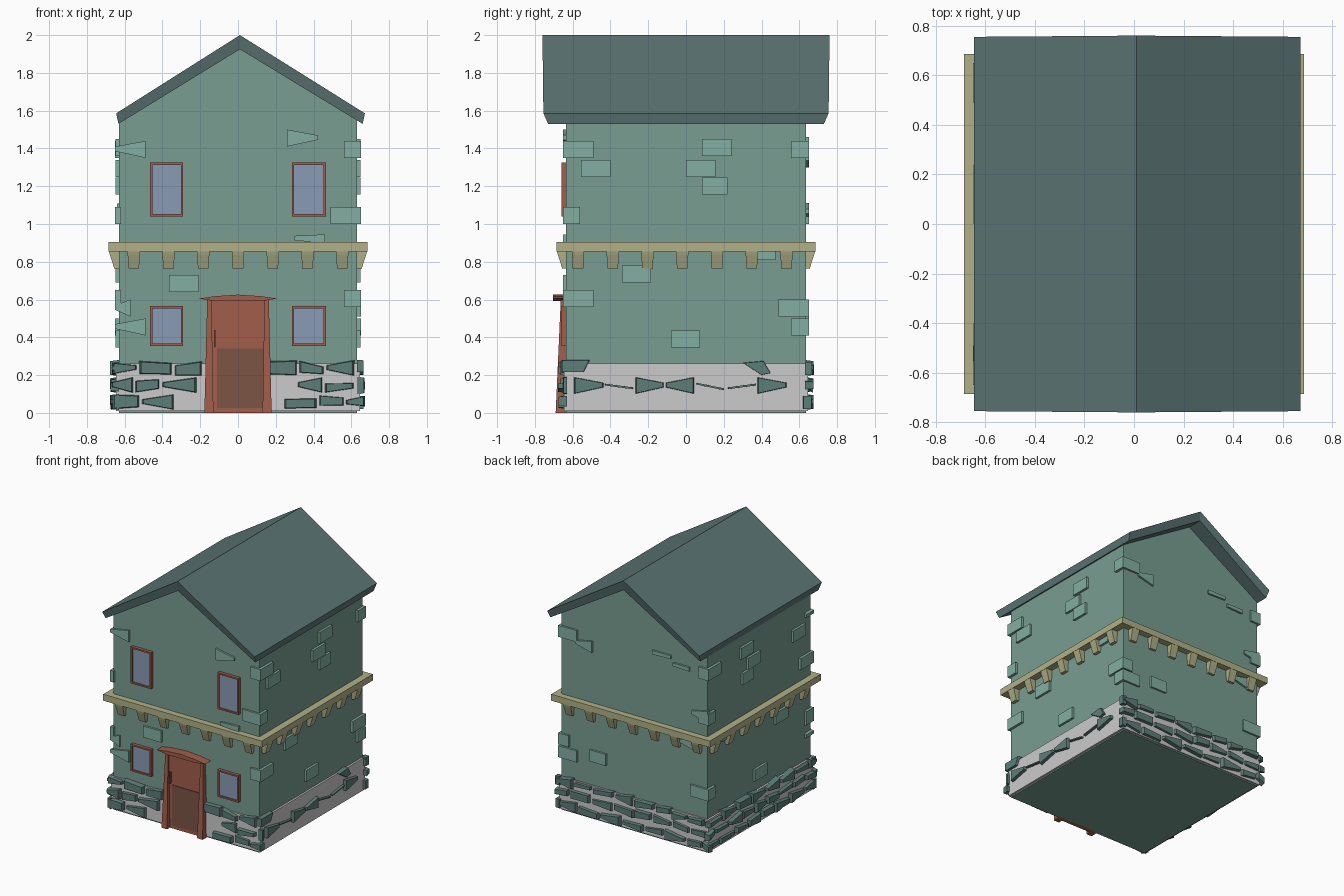
import bpy, bmesh, random
from mathutils import Vector

if "Cube" in bpy.data.objects:
    bpy.data.objects.remove(bpy.data.objects["Cube"])

random.seed(4)
SIDES = ("front", "right", "back", "left")


def place(side, u, d, z):
    """u runs left to right seen from outside, d is the distance out from the centre."""
    return {"front": (u, -d, z), "right": (d, u, z),
            "back": (-u, d, z), "left": (-d, -u, z)}[side]


def part(name, color, pieces):
    """One object made of convex pieces, each given by its corner points."""
    bm = bmesh.new()
    for pts in pieces:
        verts = [bm.verts.new(p) for p in pts]
        bmesh.ops.convex_hull(bm, input=verts)
    bmesh.ops.delete(bm, geom=[v for v in bm.verts if not v.link_faces], context='VERTS')
    bmesh.ops.dissolve_limit(bm, angle_limit=0.01, verts=bm.verts[:], edges=bm.edges[:])
    bmesh.ops.recalc_face_normals(bm, faces=bm.faces[:])
    return finish(name, color, bm)


def finish(name, color, bm):
    me = bpy.data.meshes.new(name)
    bm.to_mesh(me)
    bm.free()
    ob = bpy.data.objects.new(name, me)
    bpy.context.collection.objects.link(ob)
    if color:
        mat = bpy.data.materials.get(str(color)) or bpy.data.materials.new(str(color))
        mat.diffuse_color = (*color, 1)
        mat.use_nodes = True
        mat.node_tree.nodes["Principled BSDF"].inputs["Base Color"].default_value = mat.diffuse_color
        me.materials.append(mat)
    return ob


def slab(side, outline, d0, d1, shrink=1.0):
    """Outline of (u, z) points raised from depth d0 to d1."""
    cu = sum(p[0] for p in outline) / len(outline)
    cz = sum(p[1] for p in outline) / len(outline)
    return ([place(side, u, d0, z) for u, z in outline] +
            [place(side, cu + (u - cu) * shrink, d1, cz + (z - cz) * shrink) for u, z in outline])


def rect(u0, u1, z0, z1):
    return [(u0, z0), (u1, z0), (u1, z1), (u0, z1)]


def wedge(u0, u1, z0, z1, flip=False):
    """Broken stone: tall at one end, pointed at the other."""
    a, b = (u1, u0) if flip else (u0, u1)
    m = (z0 + z1) / 2
    return [(a, z0), (a, z1), (b, m + .015), (b, m - .01)]


def ring(d0, d1, z0, z1):
    """Four mitred strips around the house."""
    return [[place(s, k * d, d, z) for k in (-1, 1) for d in (d0, d1) for z in (z0, z1)]
            for s in SIDES]


WALL, BRICK, ROOF = (.19, .34, .28), (.23, .43, .36), (.11, .18, .18)
STONE, TRIM = (.11, .21, .185), (.44, .44, .25)
RED, BROWN, GLASS = (.36, .11, .07), (.2, .09, .06), (.25, .33, .46)

# Walls with gables
gable = [(-.63, 0), (.63, 0), (.63, 1.56), (.01, 1.94), (-.63, 1.56)]
part("walls", WALL, [[(x, y, z) for x, z in gable for y in (-.635, .635)]])

# Gable roof: chevron profile, underside slightly shorter than the top
profile = [(-.645, 1.586, .755), (.01, 2.0, .76), (.672, 1.586, .755),
           (.66, 1.53, .73), (.01, 1.925, .755), (-.633, 1.53, .73)]
bm = bmesh.new()
f, b = [[bm.verts.new((x, s * y, z)) for x, z, y in profile] for s in (-1, 1)]
for i in range(6):
    j = (i + 1) % 6
    bm.faces.new((f[i], f[j], b[j], b[i]))
for e in (f, b):
    bm.faces.new((e[0], e[1], e[4], e[5]))
    bm.faces.new((e[1], e[2], e[3], e[4]))
bmesh.ops.recalc_face_normals(bm, faces=bm.faces[:])
finish("roof", ROOF, bm)

# Plain plinth band and storey ledge
part("plinth", None, ring(.62, .645, .01, .262))
part("ledge", TRIM, ring(.62, .685, .855, .905))

# Tapered brackets under the ledge
brackets = []
for s in SIDES:
    off = -.02 if s in ("right", "left") else 0
    for i in range(-3, 4):
        u = i * .184 + off
        brackets.append([place(s, u + k * w, d, z) for k in (-1, 1)
                         for w, d, z in ((.032, .62, .855), (.032, .683, .855),
                                         (.032, .678, .835), (.028, .655, .765), (.028, .62, .765))])
part("ledge_brackets", TRIM, brackets)

# Windows on the front
panes, frames = [], []
for u0, u1 in ((-.465, -.29), (.285, .465)):
    for z0, z1 in ((.355, .565), (1.04, 1.325)):
        t = .012
        panes.append(slab("front", rect(u0 + t, u1 - t, z0 + t, z1 - t), .62, .65))
        for r in ((u0, u0 + t, z0, z1), (u1 - t, u1, z0, z1),
                  (u0 + t, u1 - t, z0, z0 + t), (u0 + t, u1 - t, z1 - t, z1)):
            frames.append(slab("front", rect(*r), .62, .66))
part("window_panes", GLASS, panes)
part("window_frames", RED, frames)

# Door: leaf, lower panel, flared posts, peaked lintel, handle
part("door_leaf", RED, [slab("front", rect(-.14, .145, 0, .6), .62, .655)])
part("door_panel", BROWN, [slab("front", rect(-.11, .135, .025, .34), .65, .66)])
posts = []
for k in (-1, 1):
    posts.append([place("front", k * u, d, z)
                  for u0, u1, dd, z in ((.13, .178, .69, 0), (.14, .163, .663, .6))
                  for u in (u0, u1) for d in (.62, dd)])
part("door_posts", RED, posts)
part("door_lintel", RED, [slab("front", [(-.21, .605), (-.12, .592), (.12, .592), (.21, .605),
                                         (.12, .618), (0, .626), (-.12, .618)], .62, .705)])
part("door_handle", BROWN, [slab("front", rect(-.128, -.118, .35, .44), .65, .668)])

# Scattered wall bricks: (u, z, width)
bricks = []
side_bricks = [(-.555, 1.25, .155), (.085, 1.36, .155), (0, 1.25, .155), (.085, 1.155, .135),
               (.375, .81, .1), (-.34, .69, .155), (-.08, .345, .155)]
for u, z, w in side_bricks:
    bricks.append(slab("right", rect(u, u + w, z, z + .09), .62, .648))
    bricks.append(slab("left", rect(-u - w, -u, z, z + .09), .62, .648))
bricks.append(slab("front", rect(-.365, -.21, .64, .73), .62, .65))
bricks.append(slab("back", rect(-.38, -.24, .45, .54), .62, .65))
for s, u0, u1, z0, z1, flip in (("front", .26, .42, 1.41, 1.5, False), ("front", .3, .46, .9, .945, True),
                                ("back", -.5, -.36, 1.3, 1.39, True), ("back", .16, .32, 1.43, 1.46, False),
                                ("back", .34, .48, 1.38, 1.41, True), ("back", .4, .54, .77, .86, True),
                                ("back", .5, .64, 1.02, 1.11, True)):
    bricks.append(slab(s, wedge(u0, u1, z0, z1, flip), .62, .65))

# Corner bricks: x sign, y sign, length along x, length along y, z
for sx, sy, lx, ly, z in ((1, -1, .09, .16, 1.35), (1, -1, .16, .09, 1.0), (1, -1, .09, .16, .56),
                          (1, 1, .16, .095, 1.35), (1, 1, .09, .16, .51), (1, 1, .16, .095, .41),
                          (-1, 1, .09, .16, 1.35), (-1, 1, .16, .09, .41), (-1, 1, .09, .09, 1.0),
                          (-1, -1, .03, .16, 1.0), (-1, -1, .03, .09, .56)):
    bricks.append([(sx * x, sy * y, h) for x in (.65 - lx, .65) for y in (.65 - ly, .65)
                   for h in (z, z + .09)])
for z, w in ((1.35, .16), (.41, .16), (.51, .08)):
    bricks.append(slab("front", wedge(-.65, -.65 + w, z, z + .09, True), .56, .65))
part("wall_bricks", BRICK, bricks)

# Rough rubble stones over the plinth, sparse on the right side
stones = []
for s in ("front", "back", "left"):
    for row, z in enumerate((.015, .105, .195)):
        u = -.665 - .07 * (row % 2)
        while u < .62:
            w = random.uniform(.13, .19)
            a, c = max(u, -.672), min(u + w, .672)
            u += w + .008
            if c - a < .05 or (s == "front" and a < .15 and c > -.15):
                continue
            j = [random.uniform(0, .035) for _ in range(4)]
            outline = [(a, z + j[0]), (c, z + j[1]), (c, z + .085 - j[2]), (a, z + .085 - j[3])]
            if random.random() < .3:
                outline = wedge(a, c, z, z + .085, random.random() < .5)
            stones.append(slab(s, outline, .63, random.uniform(.66, .678), .85))
for u0, u1, flip in ((-.595, -.435, False), (-.27, -.115, False), (-.11, .045, True), (.375, .535, False)):
    stones.append(slab("right", wedge(u0, u1, .1, .19, flip), .63, .67, .9))
for o in ([(-.43, .145), (-.28, .125), (-.28, .135), (-.43, .155)],
          [(.055, .15), (.2, .12), (.2, .13), (.055, .16)],
          [(.22, .125), (.37, .145), (.37, .155), (.22, .135)],
          [(.3, .265), (.41, .275), (.45, .21), (.4, .2)],
          [(-.66, .215), (-.54, .215), (-.51, .28), (-.66, .28)],
          rect(-.65, -.63, .1, .19), rect(.62, .665, .02, .09), rect(.63, .668, .2, .27)):
    stones.append(slab("right", o, .63, .665, .95))
part("plinth_stones", STONE, stones)
